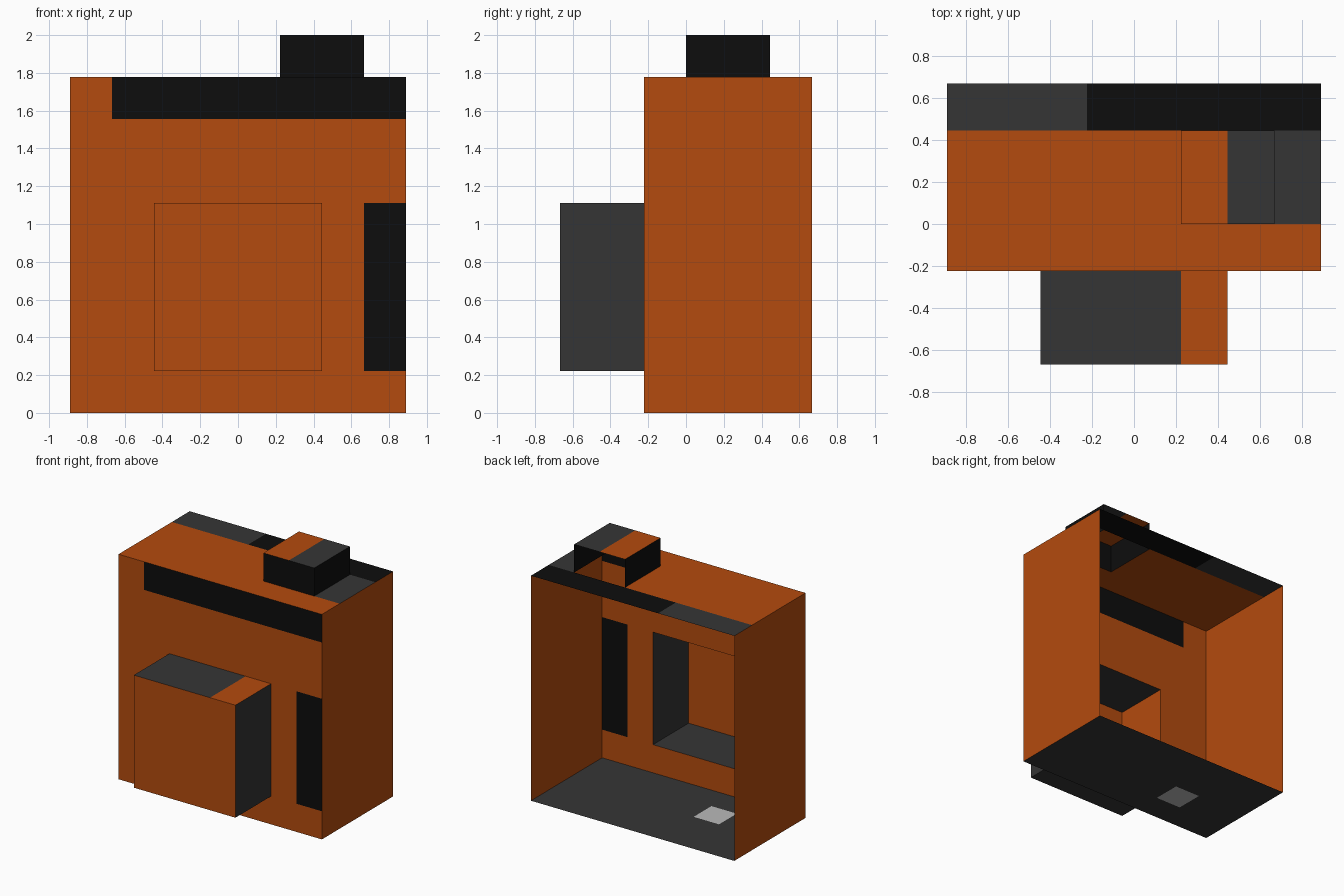
import bpy, bmesh
from mathutils import Vector

if "Cube" in bpy.data.objects:
    bpy.data.objects.remove(bpy.data.objects["Cube"])

U = 2 / 9  # one cell of the blocky grid


def material(name, rgb):
    m = bpy.data.materials.new(name)
    m.diffuse_color = (*rgb, 1)
    m.use_nodes = True
    m.node_tree.nodes["Principled BSDF"].inputs["Base Color"].default_value = m.diffuse_color
    return m


ORANGE, GREY, BLACK, LIGHT, HOLE = range(5)
MATS = [material("orange", (0.456, 0.070, 0.0044)),
        material("dark grey", (0.0356, 0.0356, 0.0356)),
        material("black", (0.0040, 0.0040, 0.0040)),
        material("light grey", (0.49, 0.49, 0.49))]


def shell(name, lo, hi, sides):
    """Thin open box on the cell grid. sides: {'+x': (base colour, patches)};
    a patch is (a0, a1, b0, b1, colour) over the two remaining axes."""
    bm = bmesh.new()
    centre = (Vector(lo) + Vector(hi)) / 2
    for side, (base, patches) in sides.items():
        k = "xyz".index(side[1])
        a, b = [i for i in range(3) if i != k]
        level = hi[k] if side[0] == "+" else lo[k]
        for i in range(int(hi[a] - lo[a])):
            for j in range(int(hi[b] - lo[b])):
                ca, cb = lo[a] + i, lo[b] + j
                colour = base
                for a0, a1, b0, b1, c in patches:
                    if a0 <= ca < a1 and b0 <= cb < b1:
                        colour = c
                if colour == HOLE:
                    continue
                vs = []
                for da, db in ((0, 0), (1, 0), (1, 1), (0, 1)):
                    p = Vector((0, 0, 0))
                    p[k], p[a], p[b] = level, ca + da, cb + db
                    vs.append(bm.verts.new(p))
                f = bm.faces.new(vs)
                f.material_index = colour
                f.normal_update()
                # outward facing
                if f.normal[k] * (level - centre[k]) < 0:
                    f.normal_flip()
    bmesh.ops.remove_doubles(bm, verts=bm.verts, dist=0.001)
    bmesh.ops.scale(bm, vec=(U, U, U), verts=bm.verts)
    me = bpy.data.meshes.new(name)
    bm.to_mesh(me)
    bm.free()
    for m in MATS:
        me.materials.append(m)
    ob = bpy.data.objects.new(name, me)
    bpy.context.collection.objects.link(ob)
    return ob


# main body, open at the back, with openings behind the front and top boxes
shell("body", (-4, -1, 0), (4, 3, 8), {
    "-x": (ORANGE, []),
    "+x": (ORANGE, []),
    "-y": (ORANGE, [(-3, 4, 7, 8, BLACK), (3, 4, 1, 5, BLACK),
                    (-2, 2, 1, 5, HOLE)]),
    "+z": (ORANGE, [(-4, -1, 2, 3, GREY), (-1, 4, 2, 3, BLACK),
                    (3, 4, 0, 2, GREY), (1, 3, 0, 2, HOLE)]),
    "-z": (GREY, [(-2, -1, 0, 1, LIGHT)]),
})

# box projecting from the front, open at the back
shell("front_box", (-2, -3, 1), (2, -1, 5), {
    "-x": (ORANGE, []),
    "+x": (GREY, []),
    "-y": (ORANGE, []),
    "+z": (GREY, [(1, 2, -3, -1, ORANGE)]),
    "-z": (GREY, []),
})

# small cap on top, open at the back and below
shell("top_cap", (1, 0, 8), (3, 2, 9), {
    "-x": (BLACK, []),
    "+x": (BLACK, []),
    "-y": (BLACK, []),
    "+z": (ORANGE, [(2, 3, 0, 2, GREY)]),
})
